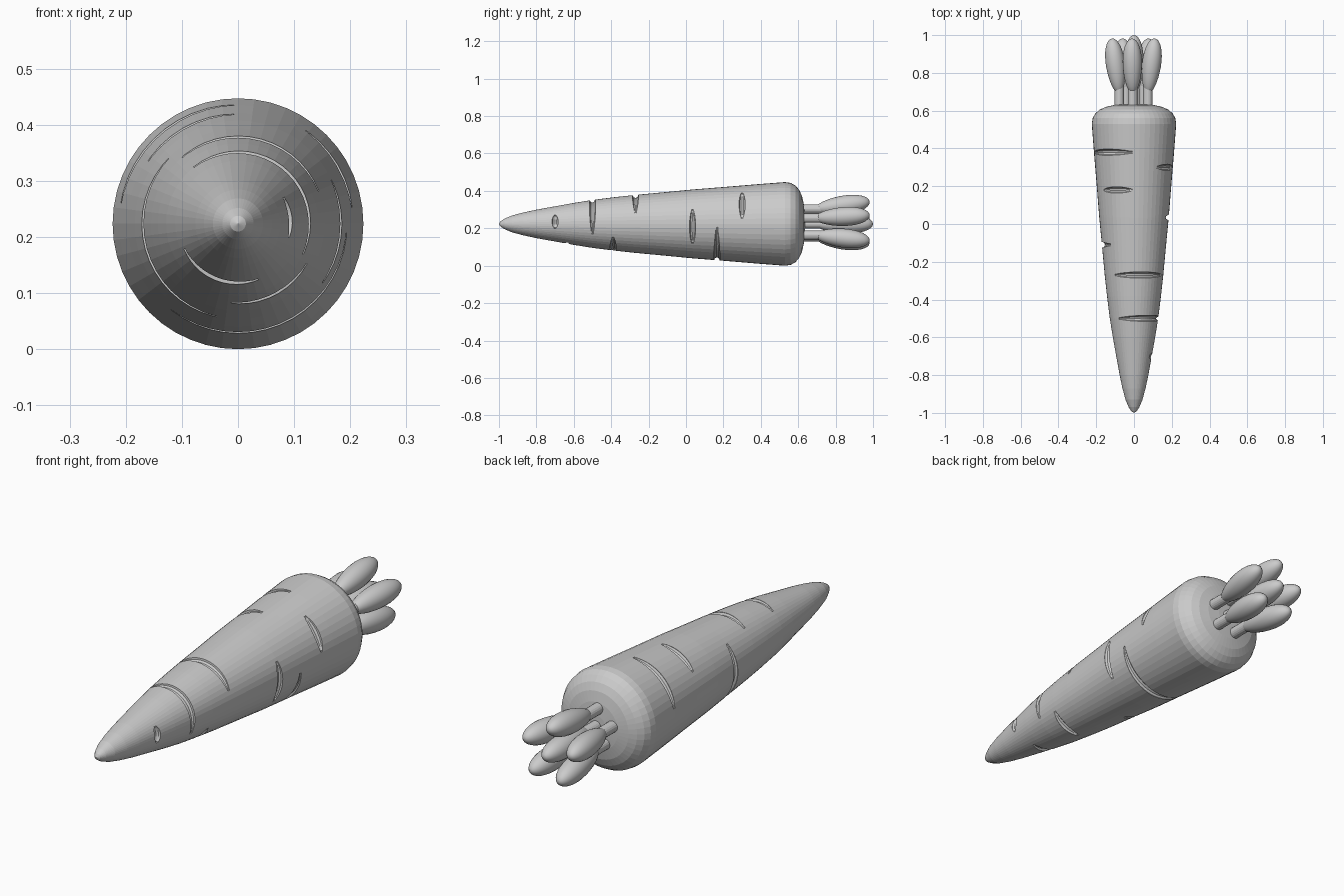
import bpy, bmesh, math
from mathutils import Vector

if "Cube" in bpy.data.objects:
    bpy.data.objects.remove(bpy.data.objects["Cube"])

AXIS_Z = 0.2235
SEG = 48

# carrot outline: (y, radius)
BODY = [(-1, 0), (-0.992, 0.014), (-0.97, 0.028), (-0.93, 0.045), (-0.87, 0.061),
        (-0.8, 0.076), (-0.7, 0.094), (-0.6, 0.112), (-0.5, 0.128), (-0.38, 0.143),
        (-0.27, 0.155), (-0.11, 0.170), (0.035, 0.184), (0.2, 0.197), (0.38, 0.212),
        (0.53, 0.2235), (0.56, 0.219), (0.585, 0.205), (0.605, 0.182), (0.62, 0.15),
        (0.63, 0.105), (0.635, 0.05), (0.636, 0)]

# surface grooves: (y, start angle, end angle), seen from the front
GROOVES = [(-0.70, -15, 30), (-0.635, 205, 290), (-0.5, -25, 128), (-0.39, -95, -30),
           (-0.27, 22, 130), (-0.11, 137, 257), (0.035, -35, 25), (0.165, -128, -5),
           (0.18, 92, 145), (0.30, 8, 54), (0.38, 92, 170)]


def radius_at(y):
    for (y0, r0), (y1, r1) in zip(BODY, BODY[1:]):
        if y0 <= y <= y1:
            return r0 + (r1 - r0) * (y - y0) / (y1 - y0)
    return 0


def skin(bm, rings):
    """Skin a list of vertex loops and close both ends."""
    for a, b in zip(rings, rings[1:]):
        n = max(len(a), len(b))
        for i in range(n):
            j = (i + 1) % n
            if len(a) == 1:
                bm.faces.new((a[0], b[i], b[j]))
            elif len(b) == 1:
                bm.faces.new((a[i], a[j], b[0]))
            else:
                bm.faces.new((a[i], a[j], b[j], b[i]))
    for end in (rings[0], rings[-1]):
        if len(end) > 2:
            bm.faces.new(end)


def finish(bm, name, smooth):
    bmesh.ops.recalc_face_normals(bm, faces=bm.faces)
    mesh = bpy.data.meshes.new(name)
    bm.to_mesh(mesh)
    bm.free()
    ob = bpy.data.objects.new(name, mesh)
    bpy.context.collection.objects.link(ob)
    for p in mesh.polygons:
        p.use_smooth = smooth
    return ob


def revolve(name, profile, base, direction, seg, smooth):
    """Revolve (distance, radius) pairs around a line from base."""
    rot = Vector((0, 0, 1)).rotation_difference(Vector(direction))
    if tuple(direction) == (0, 1, 0):
        rot = Vector((0, 0, 1)).rotation_difference(Vector((0, 1, 0)))
    bm = bmesh.new()
    rings = []
    for d, r in profile:
        n = seg if r > 0 else 1
        rings.append([bm.verts.new(Vector(base) + rot @ Vector(
            (r * math.cos(k * math.tau / seg), r * math.sin(k * math.tau / seg), d)))
            for k in range(n)])
    skin(bm, rings)
    return finish(bm, name, smooth)


# root body
body = revolve("carrot_root", BODY, (0, 0, AXIS_Z), (0, 1, 0), SEG, False)

# groove cutter: curved tubes with tapered ends lying on the surface
bm = bmesh.new()
for y, a0, a1 in GROOVES:
    rad, steps, rings = radius_at(y), 24, []
    for i in range(steps + 1):
        t = i / steps
        a = math.radians(a0 + (a1 - a0) * t)
        w = 0.017 * max(0.12, math.sin(math.pi * t)) ** 0.5
        rings.append([])
        for k in range(10):
            b = k * math.tau / 10 + 0.1
            rr = rad + w * math.cos(b)
            rings[-1].append(bm.verts.new((rr * math.cos(a), y + w * math.sin(b),
                                           AXIS_Z + rr * math.sin(a))))
    skin(bm, rings)
cutter = finish(bm, "groove_cutter", False)
cutter.hide_render = True

mod = body.modifiers.new("grooves", "BOOLEAN")
mod.operation = "DIFFERENCE"
mod.solver = "EXACT"
mod.object = cutter
bpy.context.view_layer.objects.active = body
bpy.ops.object.modifier_apply(modifier=mod.name)
bpy.data.objects.remove(cutter)

# leaves: one in the middle and five around it, each on a short stem
STEM = [(0, 0), (0, 0.025), (0.14, 0.025), (0.14, 0)]


def leaf(name, x, z, lean, tip_y):
    out = Vector((x, 0, z))
    foot = Vector((x, 0.60, AXIS_Z + z))
    revolve(name + "_stem", STEM, foot, (0, 1, 0), 20, False)
    start = Vector((x, 0.69, AXIS_Z + z))
    direction = (Vector((0, 1, 0)) + out * lean).normalized()
    length = (tip_y - 0.69) / direction.y
    prof = []
    for i in range(17):
        t = math.pi * i / 16
        u = (1 - math.cos(t)) / 2
        r = 0 if i in (0, 16) else 0.051 * math.sin(t) * (0.86 + 0.26 * u)
        prof.append((u * length, r))
    revolve(name, prof, start, direction, 24, True)


leaf("leaf_middle", 0, 0, 0, 1.0)
for i in range(5):
    a = math.radians(95 + 72 * i)
    leaf(f"leaf_{i + 1}", 0.08 * math.cos(a), 0.08 * math.sin(a), 1.7, 0.982)
